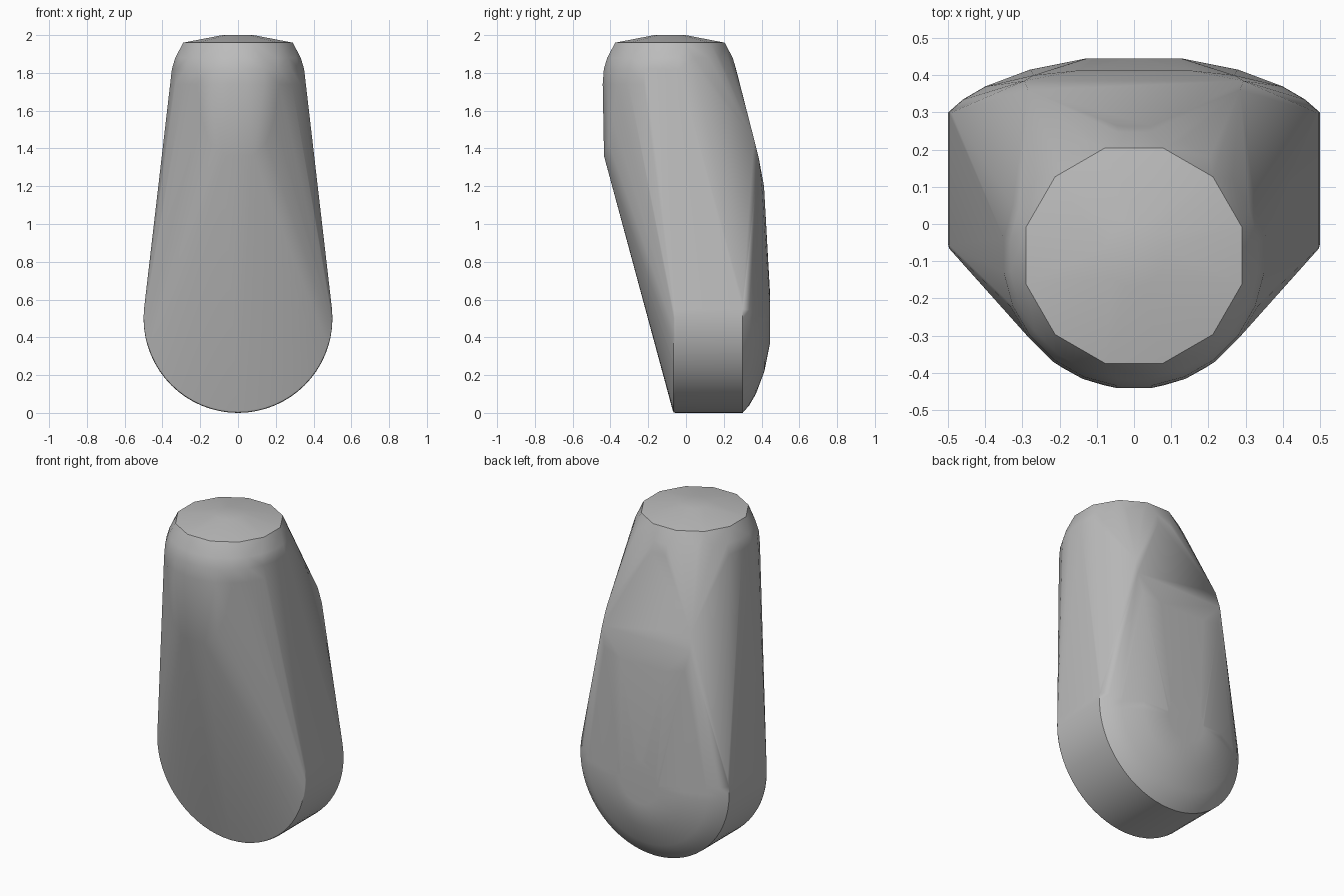
import bpy, bmesh, math

cube = bpy.data.objects.get("Cube")
if cube:
    bpy.data.objects.remove(cube)

grey = bpy.data.materials.new("plain grey")
grey.use_nodes = True
colour = (0.5, 0.5, 0.5, 1)
grey.diffuse_color = colour
grey.node_tree.nodes["Principled BSDF"].inputs["Base Color"].default_value = colour


def upright_ring(radius, z, sides=12):
    """Points around the vertical neck axis."""
    turn = math.tau / sides
    return [(radius * math.cos((i + 0.5) * turn),
             radius * math.sin((i + 0.5) * turn) - 0.085, z) for i in range(sides)]


def facing_ring(radius, y, sides=64):
    """Points around the front-to-back axis of the rounded base."""
    turn = math.tau / sides
    return [(radius * math.cos(i * turn), y, 0.5 + radius * math.sin(i * turn))
            for i in range(sides)]


points = []

# Neck: faceted cap and soft shoulder
for radius, z in ((0.085, 2.0), (0.3, 1.96)):
    points += upright_ring(radius, z)
for radius, z in ((0.335, 1.88), (0.353, 1.82), (0.359, 1.74)):
    points += upright_ring(radius, z, 24)

# Rounded base: disc with a small front bevel and a domed back
for radius, y in ((0.488, -0.07), (0.497, -0.066), (0.5, -0.055), (0.5, 0.3),
                  (0.46, 0.335), (0.4, 0.37), (0.28, 0.415), (0.13, 0.445)):
    points += facing_ring(radius, y)

# Front tongue and back shoulder, mirrored
for side in (-1, 1):
    for x, y, z in ((0.19, -0.388, 1.55), (0.15, -0.41, 1.43), (0.08, -0.434, 1.36),
                    (0.285, 0.36, 1.45), (0.295, 0.385, 1.35),
                    (0.27, 0.4, 1.23), (0.15, 0.413, 1.2)):
        points.append((side * x, y, z))

# Wrap one convex skin around all the parts
bm = bmesh.new()
for p in points:
    bm.verts.new(p)
hull = bmesh.ops.convex_hull(bm, input=bm.verts)
spare = {g for key in ("geom_interior", "geom_unused") for g in hull[key]
         if isinstance(g, bmesh.types.BMVert)}
bmesh.ops.delete(bm, geom=list(spare), context='VERTS')
bmesh.ops.dissolve_limit(bm, angle_limit=math.radians(0.5),
                         verts=bm.verts, edges=bm.edges)
bmesh.ops.recalc_face_normals(bm, faces=bm.faces)

mesh = bpy.data.meshes.new("rounded_body")
bm.to_mesh(mesh)
bm.free()
mesh.materials.append(grey)
body = bpy.data.objects.new("rounded_body", mesh)
bpy.context.collection.objects.link(body)

# Smooth skin with a crisp rim around the cap
bpy.ops.object.select_all(action='DESELECT')
body.select_set(True)
bpy.context.view_layer.objects.active = body
bpy.ops.object.shade_smooth_by_angle(angle=math.radians(40))
weighted = body.modifiers.new("even_shading", 'WEIGHTED_NORMAL')
weighted.keep_sharp = True
